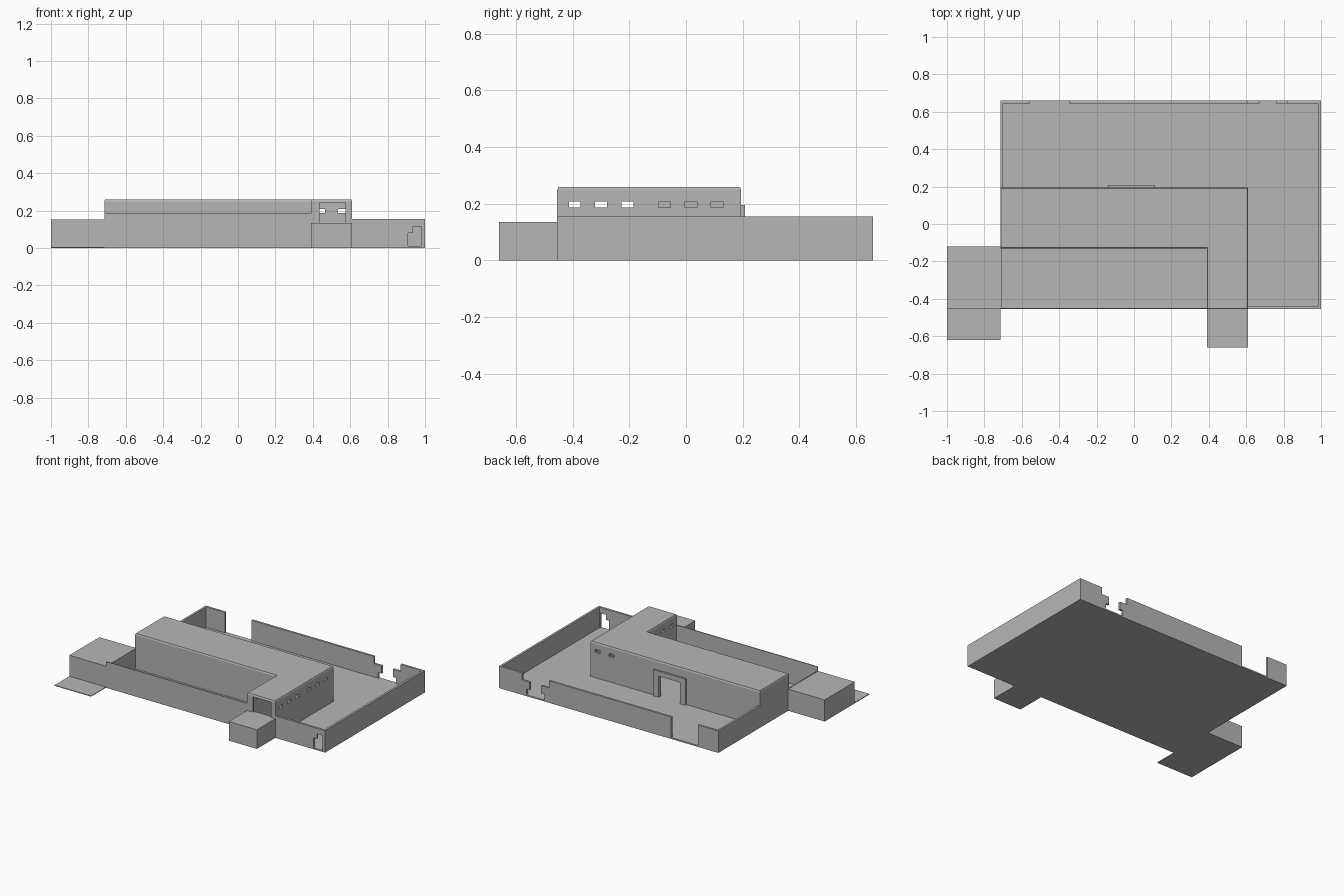
import bpy
import bmesh

cube = bpy.data.objects.get("Cube")
if cube:
    bpy.data.objects.remove(cube, do_unlink=True)

GREY = (0.47, 0.47, 0.47, 1)
plaster = bpy.data.materials.new("plaster_grey")
plaster.use_nodes = True
plaster.diffuse_color = GREY
plaster.node_tree.nodes["Principled BSDF"].inputs["Base Color"].default_value = GREY

T = 0.015          # wall thickness
FLOOR = 0.01
WALL = 0.155       # yard wall height
WEST, EAST, SOUTH, NORTH = -0.715, 1.0, -0.455, 0.66


def prism(name, outline, depth, axis="z", start=0.0):
    """Extrude a flat outline along z, or an x-z outline along y."""
    bm = bmesh.new()
    if axis == "z":
        verts = [bm.verts.new((a, b, start)) for a, b in outline]
        push = (0, 0, depth)
    else:
        verts = [bm.verts.new((a, start, b)) for a, b in outline]
        push = (0, depth, 0)
    face = bm.faces.new(verts)
    ext = bmesh.ops.extrude_face_region(bm, geom=[face])
    moved = [v for v in ext["geom"] if isinstance(v, bmesh.types.BMVert)]
    bmesh.ops.translate(bm, verts=moved, vec=push)
    bmesh.ops.recalc_face_normals(bm, faces=bm.faces)
    mesh = bpy.data.meshes.new(name)
    bm.to_mesh(mesh)
    bm.free()
    mesh.materials.append(plaster)
    obj = bpy.data.objects.new(name, mesh)
    bpy.context.collection.objects.link(obj)
    return obj


def box(name, x0, x1, y0, y1, z0, z1):
    return prism(name, [(x0, y0), (x1, y0), (x1, y1), (x0, y1)], z1 - z0, start=z0)


def cut(obj, cutters):
    """Subtract each cutter, then discard it."""
    bpy.context.view_layer.objects.active = obj
    for c in cutters:
        c.hide_render = True
        mod = obj.modifiers.new("opening", "BOOLEAN")
        mod.operation = "DIFFERENCE"
        mod.solver = "EXACT"
        mod.object = c
        bpy.ops.object.modifier_apply(modifier=mod.name)
        bpy.data.objects.remove(c, do_unlink=True)


def l_plan(d):
    """Outline of the L-shaped house, moved inwards by d."""
    return [(WEST + d, -0.13 + d), (0.39 + d, -0.13 + d), (0.39 + d, SOUTH + d),
            (0.61 - d, SOUTH + d), (0.61 - d, 0.195 - d), (WEST + d, 0.195 - d)]


# Ground slabs
box("yard_floor", WEST, EAST, SOUTH, NORTH, 0, FLOOR)
box("patio_slab", -1, WEST, -0.62, -0.12, 0, 0.005)

# Yard walls
box("east_wall", EAST - T, EAST, SOUTH, NORTH, 0, WALL)
box("west_wall_back", WEST, WEST + T, 0.19, NORTH, 0, WALL)
box("west_wall_front", WEST, WEST + 0.006, SOUTH, -0.13, 0, WALL)
box("front_court_wall", WEST, 0.39, SOUTH, SOUTH + 0.006, 0, 0.185)
box("north_wall_west", WEST, -0.555, NORTH - T, NORTH, 0, WALL)

# North wall with broken, undercut edges around the gate
STEP, UNDER = 0.105, 0.05
prism("north_wall_middle", [(-0.345, 0), (0.645, 0), (0.645, UNDER), (0.67, UNDER),
                            (0.67, STEP), (0.61, STEP), (0.61, WALL), (-0.345, WALL)],
      T, "y", NORTH - T)
prism("north_wall_east", [(EAST, 0), (0.785, 0), (0.785, UNDER), (0.76, UNDER),
                          (0.76, STEP), (0.82, STEP), (0.82, WALL), (EAST, WALL)],
      T, "y", NORTH - T)

# South wall with a stepped doorway
south_wall = box("south_wall_east", 0.61, EAST, SOUTH, SOUTH + T, 0, WALL)
cut(south_wall, [prism("doorway_cutter", [(0.91, FLOOR), (0.98, FLOOR), (0.98, 0.115),
                                          (0.935, 0.115), (0.935, 0.08), (0.91, 0.08)],
                       0.06, "y", SOUTH - 0.02)])

# Hollow L-shaped house
house = prism("house_shell", l_plan(0), 0.25)
openings = [prism("room_cutter", l_plan(T), 0.235, start=FLOOR),
            box("front_cutter", 0.435, 0.575, SOUTH - 0.02, SOUTH + 0.03, 0.135, 0.243),
            box("door_cutter", -0.10, 0.07, 0.15, 0.23, FLOOR, 0.16)]
for y in (-0.393, -0.3, -0.207):         # windows through both side walls
    openings.append(box("window_cutter", 0.35, 0.65, y - 0.021, y + 0.021, 0.187, 0.208))
for y in (-0.076, 0.018, 0.11):          # windows in the east wall only
    openings.append(box("window_cutter", 0.58, 0.65, y - 0.021, y + 0.021, 0.187, 0.208))
for x in (0.445, 0.555):                 # windows in the north wall
    openings.append(box("window_cutter", x - 0.02, x + 0.02, 0.15, 0.23, 0.188, 0.21))
cut(house, openings)

# Roof slab with a small chamfer
roof = prism("house_roof", l_plan(0), 0.009, start=0.25)
for v in roof.data.vertices:
    if v.co.z > 0.255:
        i = v.index % 6
        v.co.x, v.co.y = l_plan(0.004)[i]

# Door surround on the north face
prism("door_surround", [(-0.14, 0), (-0.10, 0), (-0.10, 0.16), (0.07, 0.16),
                        (0.07, 0), (0.11, 0), (0.11, 0.195), (-0.14, 0.195)],
      0.015, "y", 0.193)

# Porch block and side annex
box("front_porch", 0.39, 0.61, -0.66, SOUTH, 0, 0.135)
box("annex", -1, WEST, SOUTH, -0.12, 0.005, 0.145)
box("annex_roof", -1, WEST, SOUTH, -0.12, 0.145, 0.153)
